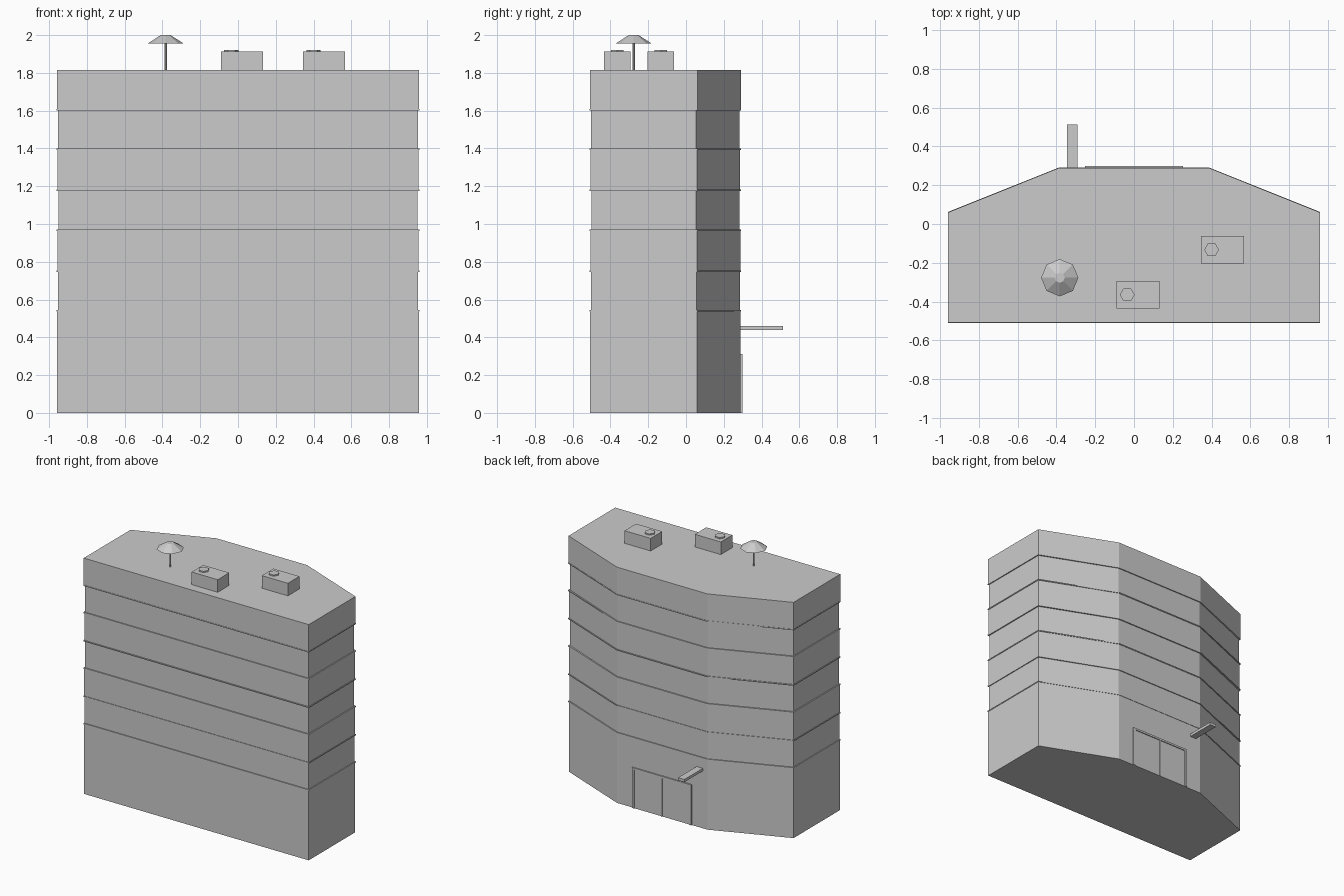
import bpy, bmesh, math

if "Cube" in bpy.data.objects:
    bpy.data.objects.remove(bpy.data.objects["Cube"])

grey = bpy.data.materials.new("plain grey")
grey.diffuse_color = (0.6, 0.6, 0.6, 1)
grey.use_nodes = True
grey.node_tree.nodes["Principled BSDF"].inputs["Base Color"].default_value = grey.diffuse_color


def finish(name, bm):
    bmesh.ops.recalc_face_normals(bm, faces=bm.faces)
    me = bpy.data.meshes.new(name)
    bm.to_mesh(me)
    bm.free()
    me.materials.append(grey)
    ob = bpy.data.objects.new(name, me)
    bpy.context.collection.objects.link(ob)
    return ob


def prism(name, outline, z0, z1):
    bm = bmesh.new()
    face = bm.faces.new([bm.verts.new((x, y, z0)) for x, y in outline])
    top = bmesh.ops.extrude_face_region(bm, geom=[face], use_keep_orig=True)["geom"]
    for v in top:
        if isinstance(v, bmesh.types.BMVert):
            v.co.z = z1
    return finish(name, bm)


def box(name, x0, x1, y0, y1, z0, z1):
    return prism(name, [(x0, y0), (x1, y0), (x1, y1), (x0, y1)], z0, z1)


def cone(name, x, y, z0, z1, r0, r1, sides, turn=0):
    bm = bmesh.new()
    bmesh.ops.create_cone(bm, cap_ends=True, segments=sides,
                          radius1=r0, radius2=r1, depth=z1 - z0)
    ob = finish(name, bm)
    ob.location = (x, y, (z0 + z1) / 2)
    ob.rotation_euler.z = turn
    return ob


def plan(d):
    """Six-sided floor plan, pulled in by d."""
    return [(-0.96 + d, -0.51 + d), (0.96 - d, -0.51 + d), (0.96 - d, 0.062 - d),
            (0.385, 0.292 - d), (-0.385, 0.292 - d), (-0.96 + d, 0.062 - d)]


# Storeys, with thin ledges between them
levels = [0, 0.54, 0.75, 0.967, 1.178, 1.395, 1.605, 1.815]
insets = [0.003, 0.007, 0.004, 0.009, 0.005, 0.008, 0.002]
for i, inset in enumerate(insets):
    prism(f"storey_{i + 1}", plan(inset), levels[i], levels[i + 1])
    if i:
        prism(f"ledge_{i}", plan(0), levels[i] - 0.004, levels[i] + 0.004)

# Entrance: double doors in a frame
box("door_panels", -0.24, 0.24, 0.28, 0.2915, 0, 0.30)
for name, x in (("left", -0.243), ("middle", 0), ("right", 0.243)):
    w = 0.004 if name == "middle" else 0.01
    box(f"door_post_{name}", x - w, x + w, 0.28, 0.298, 0, 0.30)
box("door_lintel", -0.253, 0.253, 0.28, 0.298, 0.297, 0.312)

# Projecting sign board
box("sign_board", -0.345, -0.292, 0.27, 0.513, 0.44, 0.461)

# Rooftop units with hexagonal vents
for i, (x, y) in enumerate([(-0.09, -0.435), (0.345, -0.203)]):
    box(f"roof_unit_{i + 1}", x, x + 0.222, y, y + 0.14, 1.81, 1.912)
    cone(f"roof_vent_{i + 1}", x + 0.055, y + 0.07, 1.91, 1.922, 0.038, 0.038, 6, math.pi / 6)

# Roof parasol
cone("parasol_pole", -0.383, -0.277, 1.81, 1.96, 0.007, 0.007, 8)
cone("parasol_canopy", -0.383, -0.277, 1.955, 2.0, 0.096, 0.026, 8)
